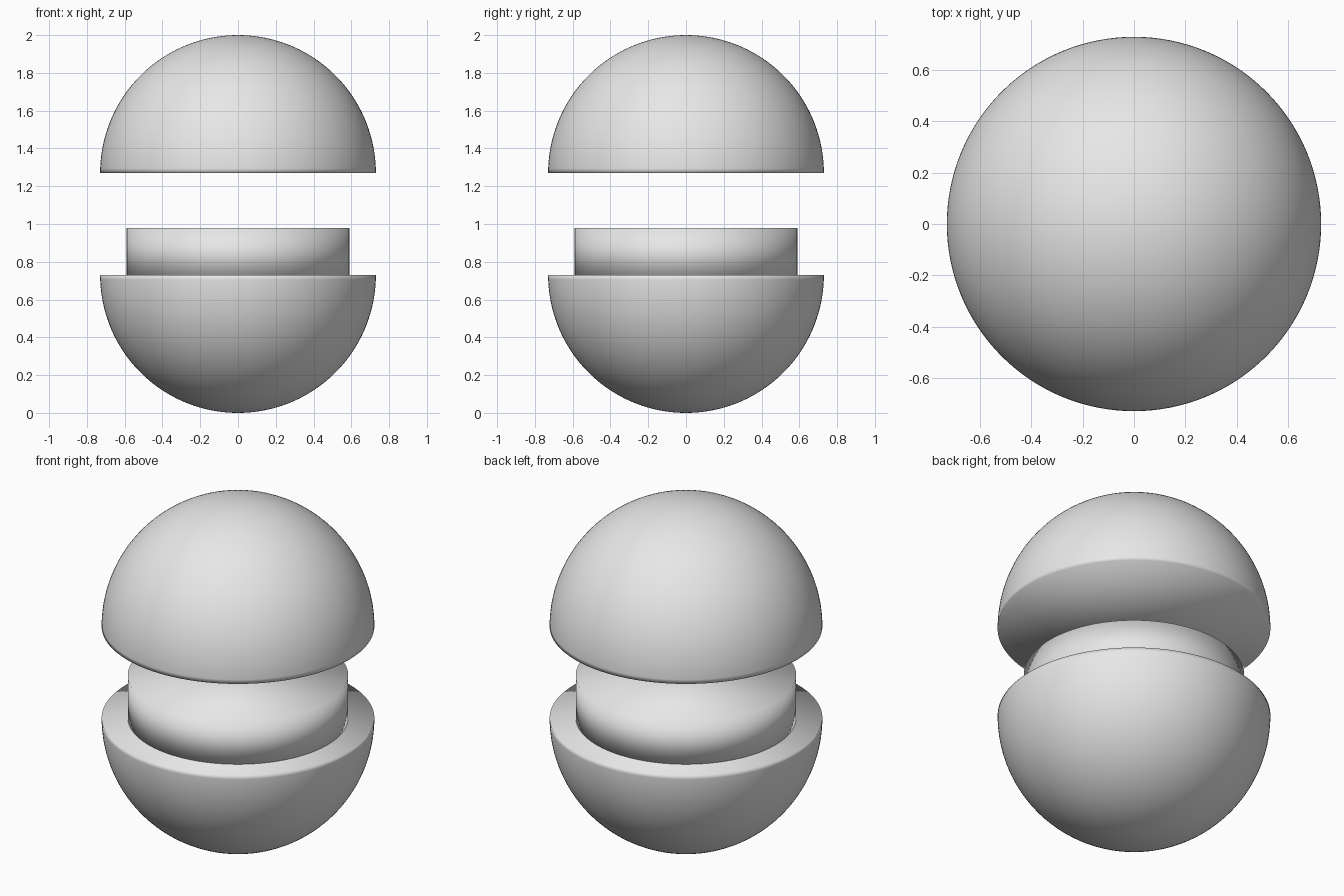
import bpy
import bmesh
import math

cube = bpy.data.objects.get("Cube")
if cube:
    bpy.data.objects.remove(cube, do_unlink=True)

RADIUS = 0.73
SEGMENTS = 128
RINGS = 48

# One plain grey for every part
grey = bpy.data.materials.new("plain grey")
grey.use_nodes = True
grey.diffuse_color = (0.8, 0.8, 0.8, 1)
grey.node_tree.nodes["Principled BSDF"].inputs["Base Color"].default_value = (0.8, 0.8, 0.8, 1)


def finish(name, bm):
    """Turn the bmesh into a smooth grey object."""
    bmesh.ops.recalc_face_normals(bm, faces=bm.faces)
    for face in bm.faces:
        face.smooth = True
    mesh = bpy.data.meshes.new(name)
    bm.to_mesh(mesh)
    bm.free()
    mesh.materials.append(grey)
    obj = bpy.data.objects.new(name, mesh)
    bpy.context.collection.objects.link(obj)
    return obj


def half_ball(name, z, up):
    """Solid hemisphere whose flat face lies at height z."""
    bm = bmesh.new()
    bmesh.ops.create_uvsphere(bm, u_segments=SEGMENTS, v_segments=2 * RINGS, radius=RADIUS)
    cut = bmesh.ops.bisect_plane(
        bm, geom=bm.verts[:] + bm.edges[:] + bm.faces[:], dist=1e-5,
        plane_co=(0, 0, 0), plane_no=(0, 0, up), clear_inner=True)
    rim = [e for e in bm.edges if e.is_boundary]
    bmesh.ops.contextual_create(bm, geom=rim)
    bmesh.ops.translate(bm, verts=bm.verts, vec=(0, 0, z))
    return finish(name, bm)


def plug(name, radius, bottom, top):
    """Capped cylinder."""
    bm = bmesh.new()
    bmesh.ops.create_cone(bm, cap_ends=True, segments=SEGMENTS, radius1=radius,
                          radius2=radius, depth=top - bottom)
    bmesh.ops.translate(bm, verts=bm.verts, vec=(0, 0, (top + bottom) / 2))
    return finish(name, bm)


# Lower half, its raised collar, and the floating lid
half_ball("lower_half", 0.735, -1).location.z = RADIUS - 0.735
half_ball("upper_half", 2 - RADIUS, 1)
plug("collar", 0.59, 0.70, 0.98)
